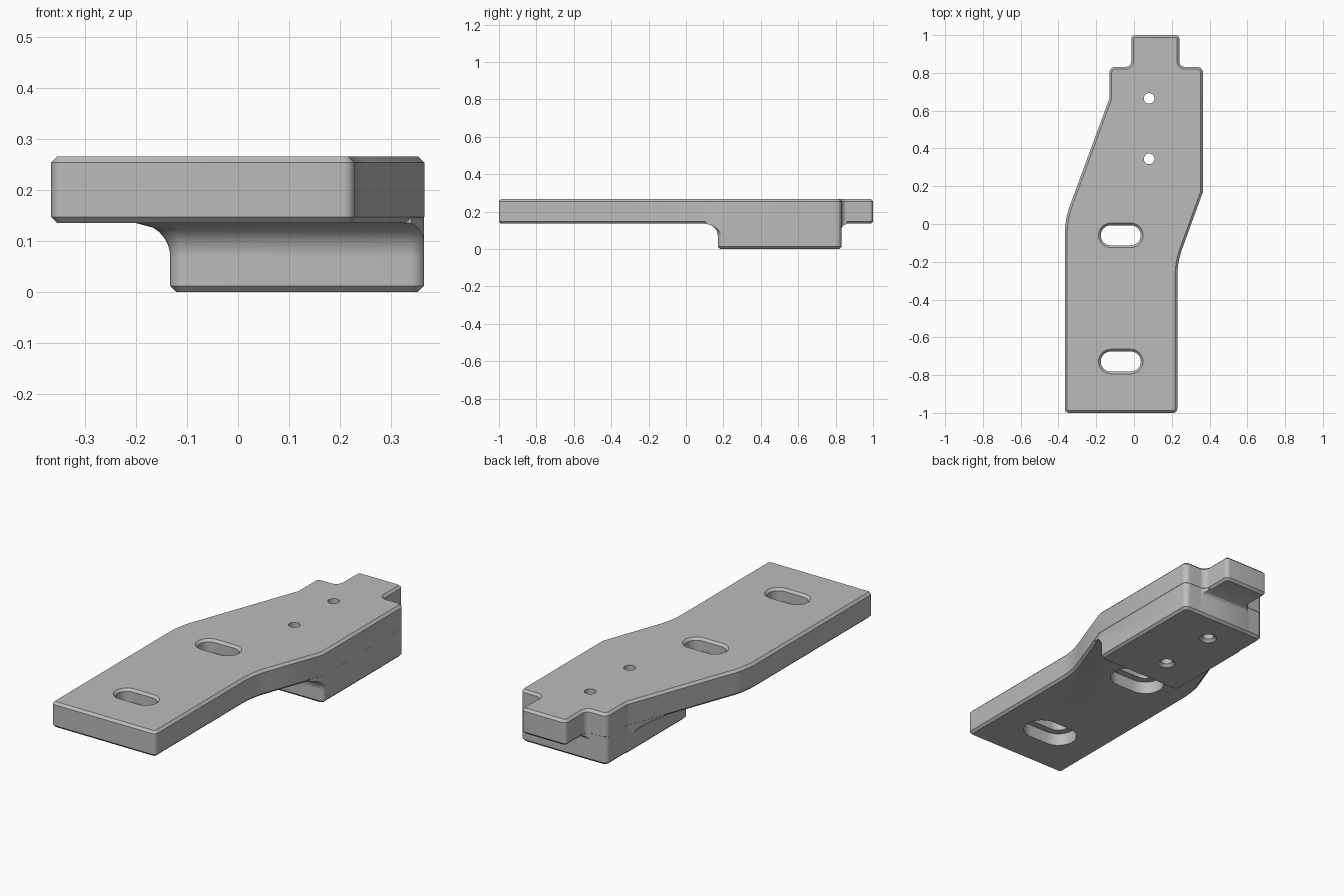
import bpy, bmesh, math
from mathutils import Vector

if "Cube" in bpy.data.objects:
    bpy.data.objects.remove(bpy.data.objects["Cube"], do_unlink=True)

TOP, UNDER, CH = 0.266, 0.135, 0.012

steel = bpy.data.materials.new("satin_grey")
steel.use_nodes = True
steel.diffuse_color = (0.5, 0.5, 0.5, 1)
steel.node_tree.nodes["Principled BSDF"].inputs["Base Color"].default_value = (0.5, 0.5, 0.5, 1)


def rounded(corners, steps=8):
    """Polygon with each (x, y, radius) corner replaced by a tangent arc."""
    out = []
    for i, (x, y, r) in enumerate(corners):
        p = Vector((x, y))
        a = (Vector(corners[i - 1][:2]) - p).normalized()
        b = (Vector(corners[(i + 1) % len(corners)][:2]) - p).normalized()
        if r == 0:
            out.append(p)
            continue
        half = a.angle(b) / 2
        centre = p + (a + b).normalized() * r / math.sin(half)
        start = p + a * r / math.tan(half) - centre
        end = p + b * r / math.tan(half) - centre
        sweep = start.angle_signed(end)
        for k in range(steps + 1):
            t = -sweep * k / steps
            c, s = math.cos(t), math.sin(t)
            out.append(centre + Vector((start.x * c - start.y * s, start.x * s + start.y * c)))
    return out


def inset(points, d):
    """Mitred inward offset of a counter-clockwise polygon."""
    out = []
    for i, p in enumerate(points):
        e1 = (p - points[i - 1]).normalized()
        e2 = (points[(i + 1) % len(points)] - p).normalized()
        n1, n2 = Vector((-e1.y, e1.x)), Vector((-e2.y, e2.x))
        out.append(p + (n1 + n2) * d / (1 + n1.dot(n2)))
    return out


def loft(name, rings):
    """Closed solid through (outline, height) rings."""
    bm = bmesh.new()
    rows = [[bm.verts.new((p.x, p.y, z)) for p in pts] for pts, z in rings]
    for lo, hi in zip(rows, rows[1:]):
        for i in range(len(lo)):
            j = (i + 1) % len(lo)
            bm.faces.new((lo[i], lo[j], hi[j], hi[i]))
    bm.faces.new(rows[0][::-1])
    bm.faces.new(rows[-1])
    bmesh.ops.recalc_face_normals(bm, faces=bm.faces)
    mesh = bpy.data.meshes.new(name)
    bm.to_mesh(mesh)
    bm.free()
    mesh.materials.append(steel)
    obj = bpy.data.objects.new(name, mesh)
    bpy.context.collection.objects.link(obj)
    return obj


def combine(target, tool, operation):
    mod = target.modifiers.new(operation.lower(), 'BOOLEAN')
    mod.operation, mod.solver, mod.object = operation, 'EXACT', tool
    bpy.context.view_layer.objects.active = target
    bpy.ops.object.modifier_apply(modifier=mod.name)
    bpy.data.objects.remove(tool, do_unlink=True)


def stadium(x, y, s, r, steps=16):
    """Slot outline with straight half length s; a circle when s is zero."""
    pts = []
    for side in (1, -1):
        for k in range(steps + (1 if s else 0)):
            t = math.pi * (k / steps - 0.5)
            pts.append(Vector((x + side * (s + r * math.cos(t)), y + side * r * math.sin(t))))
    return pts


# Cranked plate with a narrow tab at the back, chamfered above and below
outline = rounded([
    (-0.366, -1, 0.022), (0.229, -1, 0.022), (0.229, -0.203, 0.45), (0.365, 0.17, 0),
    (0.365, 0.832, 0.03), (0.24, 0.832, 0.03), (0.24, 1, 0.02), (-0.014, 1, 0.02),
    (-0.014, 0.832, 0.03), (-0.13, 0.832, 0.03), (-0.13, 0.665, 0.06), (-0.366, 0.025, 0.45)])
bracket = loft("bracket", [(inset(outline, CH), UNDER), (outline, UNDER + CH),
                           (outline, TOP - CH), (inset(outline, CH), TOP)])


# Lower block, flaring into the underside of the plate with a fillet
def flare(z, r):
    h = min(max(z - (UNDER - r), 0), r)
    return r - math.sqrt(max(r * r - h * h, 0))


def block_ring(d, back):
    return rounded([(-0.133 - d, 0.17 - d, 0.03 + d), (0.367 + d, 0.17 - d, 0.03 + d),
                    (0.367 + d, 0.832 + back, 0.03 + back), (-0.133 - d, 0.832 + back, 0.03 + back)])


rings = [(block_ring(-CH, -CH), 0), (block_ring(0, 0), CH)]
for k in range(13):
    z = UNDER - 0.066 * math.cos(k / 12 * math.pi / 2)
    rings.append((block_ring(flare(z, 0.066), flare(z, 0.03)), z))
rings.append((block_ring(0.066, 0.03), 0.22))
block = loft("block", rings)

# Trim the block to the plate outline and join it on
trim = loft("trim", [(inset(outline, CH + 0.002), -0.001), (inset(outline, 0.001), CH),
                     (inset(outline, 0.001), 0.2)])
combine(block, trim, 'INTERSECT')
combine(bracket, block, 'UNION')

# Mounting slots: chamfered on top, counterbored from below
for y in (-0.06, -0.728):
    slot = loft("slot_cutter", [(stadium(-0.07, y, 0.053, r), z) for r, z in (
        (0.09, 0.05), (0.09, 0.2), (0.053, 0.2), (0.053, TOP - CH), (0.075, TOP + 0.01))])
    combine(bracket, slot, 'DIFFERENCE')

# Through holes in the block, countersunk from below
for y in (0.345, 0.665):
    hole = loft("hole_cutter", [(stadium(0.08, y, 0, r), z) for r, z in (
        (0.052, -0.01), (0.028, 0.014), (0.028, TOP + 0.05))])
    combine(bracket, hole, 'DIFFERENCE')

# Smooth fillets, crisp chamfers
bpy.ops.object.select_all(action='DESELECT')
bracket.select_set(True)
bpy.context.view_layer.objects.active = bracket
bpy.ops.object.shade_smooth_by_angle(angle=math.radians(25))
